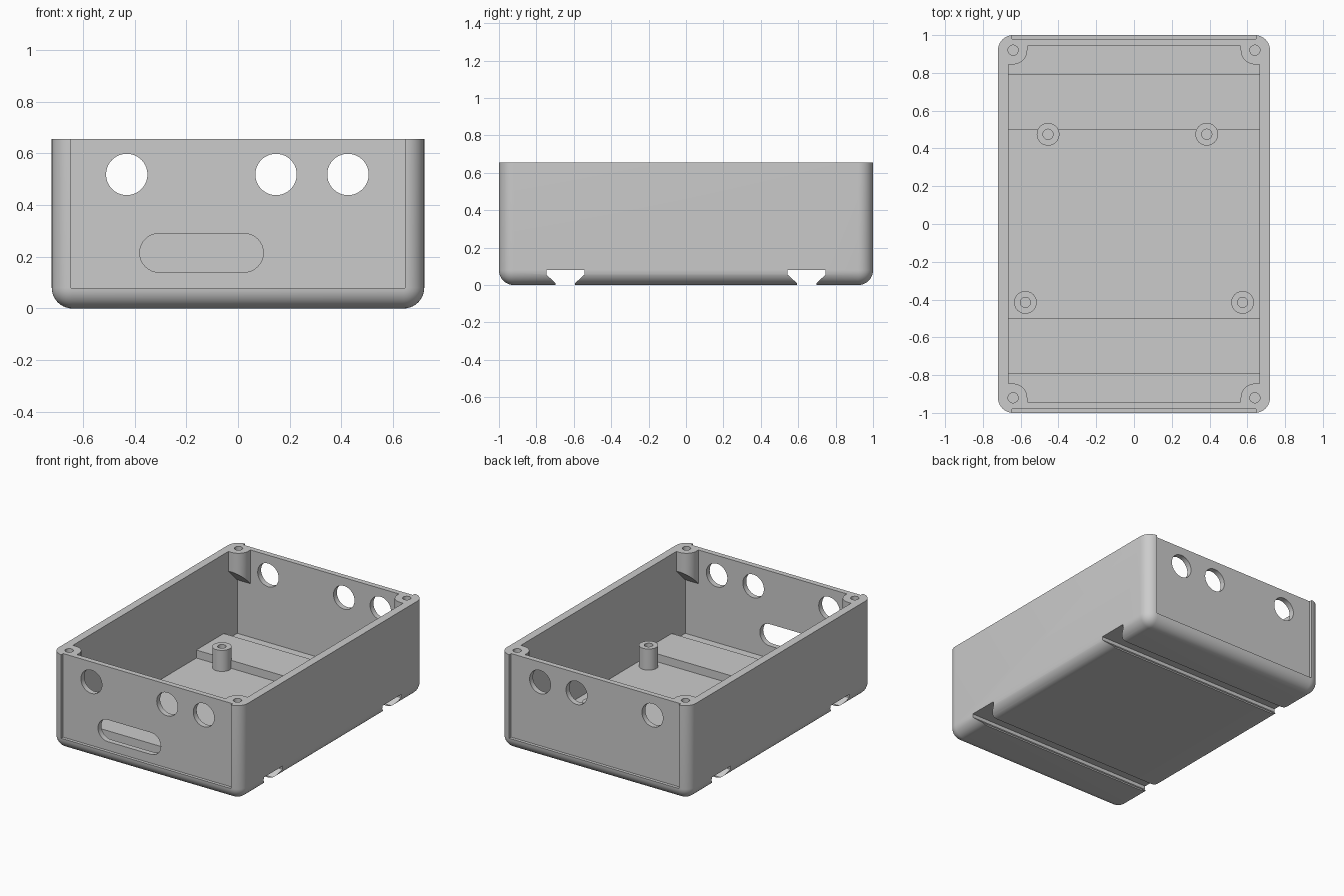
import bpy, bmesh
from math import sin, cos, pi

old = bpy.data.objects.get("Cube")
if old:
    bpy.data.objects.remove(old, do_unlink=True)

W, L, H = 0.72, 1.0, 0.655      # half width, half length, height
IX, IY = 0.665, 0.942           # inner half sizes
FLOOR = 0.055
R = 0.08                        # outer rounding

grey = bpy.data.materials.new("plastic_grey")
grey.use_nodes = True
colour = (0.6, 0.6, 0.6, 1)
grey.diffuse_color = colour
grey.node_tree.nodes["Principled BSDF"].inputs["Base Color"].default_value = colour


def make(name, bm):
    bmesh.ops.recalc_face_normals(bm, faces=bm.faces)
    mesh = bpy.data.meshes.new(name)
    bm.to_mesh(mesh)
    bm.free()
    mesh.materials.append(grey)
    ob = bpy.data.objects.new(name, mesh)
    bpy.context.collection.objects.link(ob)
    return ob


def box(name, x, y, z):
    return prism(name, [(x[0], y[0]), (x[1], y[0]), (x[1], y[1]), (x[0], y[1])], "z", *z)


def prism(name, profile, axis, lo, hi, bottom=None):
    """Extrude a flat profile along an axis; bottom(x, y) may slant the low end."""
    place = {"x": lambda a, b, t: (t, a, b),
             "y": lambda a, b, t: (a, t, b),
             "z": lambda a, b, t: (a, b, t)}[axis]
    bm = bmesh.new()
    low = [bm.verts.new(place(a, b, bottom(a, b) if bottom else lo)) for a, b in profile]
    high = [bm.verts.new(place(a, b, hi)) for a, b in profile]
    bm.faces.new(low)
    bm.faces.new(high)
    n = len(profile)
    for i in range(n):
        j = (i + 1) % n
        bm.faces.new((low[i], low[j], high[j], high[i]))
    return make(name, bm)


def arc(cx, cy, r, start, end, n):
    return [(cx + r * cos(start + (end - start) * i / n),
             cy + r * sin(start + (end - start) * i / n)) for i in range(n + 1)]


def circle(cx, cy, r, n=40):
    return arc(cx, cy, r, 0, 2 * pi, n)[:-1]


def combine(target, tool, operation):
    mod = target.modifiers.new("combine", "BOOLEAN")
    mod.operation, mod.solver, mod.object = operation, "EXACT", tool
    bpy.context.view_layer.objects.active = target
    bpy.ops.object.modifier_apply(modifier=mod.name)
    bpy.data.objects.remove(tool, do_unlink=True)


# Outer shell: block with rounded upright and bottom edges
bm = bmesh.new()
bmesh.ops.create_cube(bm, size=1)
for v in bm.verts:
    v.co = (v.co.x * 2 * W, v.co.y * 2 * L, (v.co.z + 0.5) * H)
edges = [e for e in bm.edges if not all(v.co.z > H / 2 for v in e.verts)]
bmesh.ops.bevel(bm, geom=edges, offset=R, segments=10, profile=0.5, affect="EDGES")
body = make("enclosure", bm)


def add(tool):
    combine(body, tool, "UNION")


def cut(tool):
    combine(body, tool, "DIFFERENCE")


# Cavity
cut(box("cavity", (-IX, IX), (-IY, IY), (FLOOR, 1)))

for s in (-1, 1):
    # Floor rib with the rail slot beneath it
    add(box("floor_rib", (-IX - 0.02, IX + 0.02),
            sorted((s * 0.497, s * 0.795)), (0.03, 0.11)))
    half = [(0.052, -0.1), (0.052, 0.01), (0.102, 0.056), (0.102, 0.08)]
    slot = half + [(-a, b) for a, b in reversed(half)]
    cut(prism("rail_slot", [(s * 0.645 + a, b) for a, b in slot], "x", -1, 1))
    # Shallow label recess on each end
    cut(box("panel_recess", (-0.645, 0.645), sorted((s * 0.979, s * 1.2)), (0.08, 1)))

# Corner screw bosses with slanted undersides
for sx in (-1, 1):
    for sy in (-1, 1):
        shape = arc(0.64, 0.92, 0.075, pi, 1.5 * pi, 12)
        shape += [(0.69, 0.845), (0.69, 0.96), (0.565, 0.96)]
        shape = [(sx * a, sy * b) for a, b in shape]
        add(prism("corner_boss", shape, "z", 0, H,
                  bottom=lambda a, b: 0.52 - (abs(b) - 0.845)))
        cut(prism("screw_hole", circle(sx * 0.64, sy * 0.92, 0.027, 24), "z", 0.5, 1))

# Board standoffs
for x, y in ((-0.455, 0.475), (0.385, 0.475), (-0.575, -0.415), (0.575, -0.415)):
    add(prism("standoff", circle(x, y, 0.06), "z", 0.03, 0.2))
    cut(prism("standoff_hole", circle(x, y, 0.027, 24), "z", 0.065, 1))

# Round holes through both ends
for x in (-0.43, 0.147, 0.425):
    cut(prism("cable_hole", circle(x, 0.518, 0.08), "y", -2, 2))

# Long rounded opening in the front
opening = arc(0.023, 0.215, 0.075, -pi / 2, pi / 2, 16)
opening += arc(-0.305, 0.215, 0.075, pi / 2, 1.5 * pi, 16)
cut(prism("front_opening", opening, "y", -2, -0.9))

bpy.ops.object.select_all(action="DESELECT")
body.select_set(True)
bpy.context.view_layer.objects.active = body
bpy.ops.object.shade_smooth_by_angle(angle=0.5)
